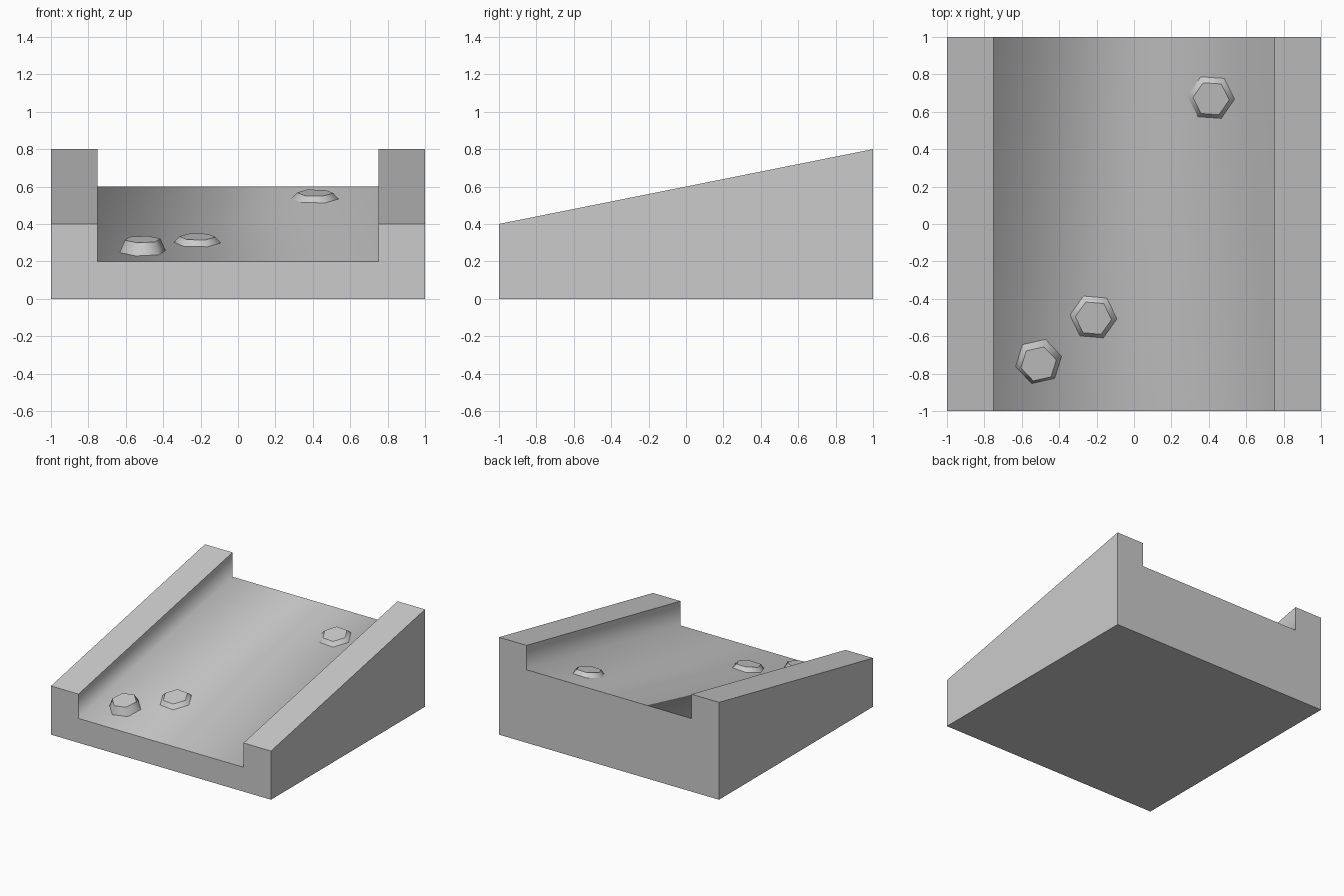
import bpy, bmesh, math
from mathutils import Matrix, Vector

if "Cube" in bpy.data.objects:
    bpy.data.objects.remove(bpy.data.objects["Cube"])

SLOPE = math.atan(0.2)


def floor_z(y):
    return 0.4 + 0.2 * y


def make_object(name, bm, smooth_test):
    """Smooth faces chosen by the test; keep only their shared edges soft."""
    bm.normal_update()
    for f in bm.faces:
        f.smooth = smooth_test(f)
    for e in bm.edges:
        e.smooth = len(e.link_faces) == 2 and all(f.smooth for f in e.link_faces)
    mesh = bpy.data.meshes.new(name)
    bm.to_mesh(mesh)
    bm.free()
    obj = bpy.data.objects.new(name, mesh)
    bpy.context.collection.objects.link(obj)
    return obj


# Sloped channel: U-shaped section lofted from the low front to the high back
half = [(0.75, 0.2), (0.75, 0.4), (1.0, 0.4), (1.0, 0.0)]
section = half + [(-x, z) for x, z in reversed(half)]
bm = bmesh.new()
front, back = [
    [bm.verts.new((x, y, z + rise if z > 0 else 0)) for x, z in section]
    for y, rise in ((-1, 0), (1, 0.4))
]
bm.faces.new(front)
bm.faces.new(back[::-1])
for i in range(len(section)):
    j = (i + 1) % len(section)
    bm.faces.new((front[i], back[i], back[j], front[j]))
bmesh.ops.recalc_face_normals(bm, faces=bm.faces)
# Channel floor and inner walls blend softly into each other
make_object("ramp_channel", bm, lambda f: len(f.verts) == 4
            and all(abs(v.co.x) < 0.76 for v in f.verts))


# Tapered hexagonal studs lying on the sloping floor
def stud(name, x, y, height, angle):
    bm = bmesh.new()
    bmesh.ops.create_cone(bm, cap_ends=True, segments=6, radius1=0.126,
                          radius2=0.097, depth=height)
    # put a corner on +x before turning the stud
    corner = max((v for v in bm.verts if v.co.z < 0), key=lambda v: v.co.x).co
    turn = math.radians(angle) - math.atan2(corner.y, corner.x)
    bmesh.ops.rotate(bm, verts=bm.verts, matrix=Matrix.Rotation(turn, 3, 'Z'))
    bmesh.ops.translate(bm, verts=bm.verts, vec=Vector((0, 0, height / 2)))
    base = [f for f in bm.faces if f.calc_center_median().z < 1e-5]
    bmesh.ops.delete(bm, geom=base, context='FACES_ONLY')
    obj = make_object(name, bm, lambda f: len(f.verts) == 4)
    obj.location = (x, y, floor_z(y))
    obj.rotation_euler = (SLOPE, 0, 0)


stud("stud_front_left", -0.51, -0.735, 0.066, 13)
stud("stud_front_middle", -0.217, -0.497, 0.032, -5)
stud("stud_back_right", 0.412, 0.676, 0.032, -4)
